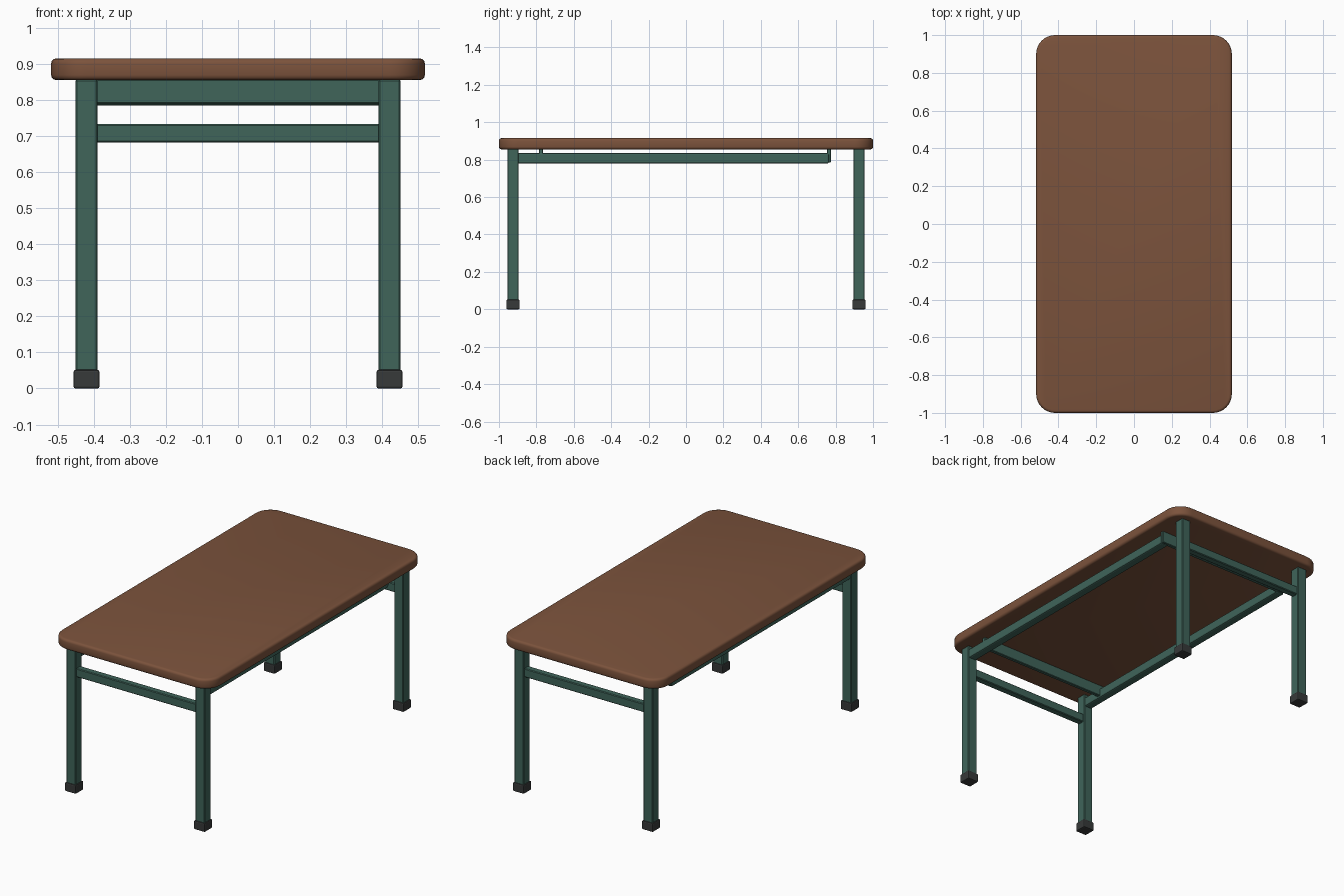
import bpy, bmesh, math

if "Cube" in bpy.data.objects:
    bpy.data.objects.remove(bpy.data.objects["Cube"])

def material(name, rgb):
    m = bpy.data.materials.new(name)
    m.diffuse_color = (*rgb, 1)
    m.use_nodes = True
    m.node_tree.nodes["Principled BSDF"].inputs["Base Color"].default_value = m.diffuse_color
    return m

wood = material("brown wood", (0.20, 0.086, 0.045))
metal = material("green metal", (0.050, 0.128, 0.102))
rubber = material("dark rubber", (0.038, 0.041, 0.041))

def finish(bm, name, mat):
    me = bpy.data.meshes.new(name)
    bm.to_mesh(me)
    bm.free()
    me.materials.append(mat)
    ob = bpy.data.objects.new(name, me)
    bpy.context.collection.objects.link(ob)
    return ob

def box(name, x, y, z, mat, bevel=0.004, segments=1):
    """Bevelled box from (min, max) ranges."""
    bm = bmesh.new()
    bmesh.ops.create_cube(bm, size=1)
    for v in bm.verts:
        for i, (lo, hi) in enumerate((x, y, z)):
            v.co[i] = lo if v.co[i] < 0 else hi
    if bevel:
        bmesh.ops.bevel(bm, geom=bm.edges[:], offset=bevel, segments=segments,
                        profile=0.5, affect='EDGES')
    return finish(bm, name, mat)

# Table top: slab with rounded plan corners, then softened rims
bm = bmesh.new()
bmesh.ops.create_cube(bm, size=1)
for v in bm.verts:
    v.co = (v.co.x * 1.036, v.co.y * 2.0, 0.885 + v.co.z * 0.06)
upright = [e for e in bm.edges if abs(e.verts[0].co.z - e.verts[1].co.z) > 0.01]
bmesh.ops.bevel(bm, geom=upright, offset=0.1, segments=8, profile=0.5, affect='EDGES')
rims = [e for e in bm.edges if abs(e.verts[0].co.z - e.verts[1].co.z) < 0.001]
bmesh.ops.bevel(bm, geom=rims, offset=0.014, segments=3, profile=0.5, affect='EDGES')
top = finish(bm, "table_top", wood)
bpy.context.view_layer.objects.active = top
top.select_set(True)
bpy.ops.object.shade_smooth_by_angle(angle=math.radians(35))

# Legs and rubber feet
for sx, side in ((-1, "left"), (1, "right")):
    for sy, end in ((-1, "front"), (1, "back")):
        cx, cy = sx * 0.42, sy * 0.925
        box(f"{end}_{side}_leg", (cx - 0.03, cx + 0.03), (cy - 0.03, cy + 0.03),
            (0.03, 0.857), metal)
        box(f"{end}_{side}_foot", (cx - 0.036, cx + 0.036), (cy - 0.036, cy + 0.036),
            (0.0, 0.052), rubber, 0.006, 2)
    # Long side rail, hinged at the front leg and ending at the back bracket
    cx = sx * 0.42
    box(f"{side}_side_rail", (cx - 0.025, cx + 0.025), (-0.91, 0.765),
        (0.78, 0.835), metal, 0.008, 2)

# Low rails between the legs at both ends
for sy, end in ((-1, "front"), (1, "back")):
    cy = sy * 0.925
    box(f"{end}_end_rail", (-0.4, 0.4), (cy - 0.02, cy + 0.02), (0.682, 0.733), metal)

# Cross plates under the top, joining the side rails
box("front_cross_plate", (-0.44, 0.44), (-0.787, -0.765), (0.79, 0.857), metal, 0.003)
box("back_cross_plate", (-0.44, 0.44), (0.753, 0.775), (0.785, 0.857), metal, 0.003)
